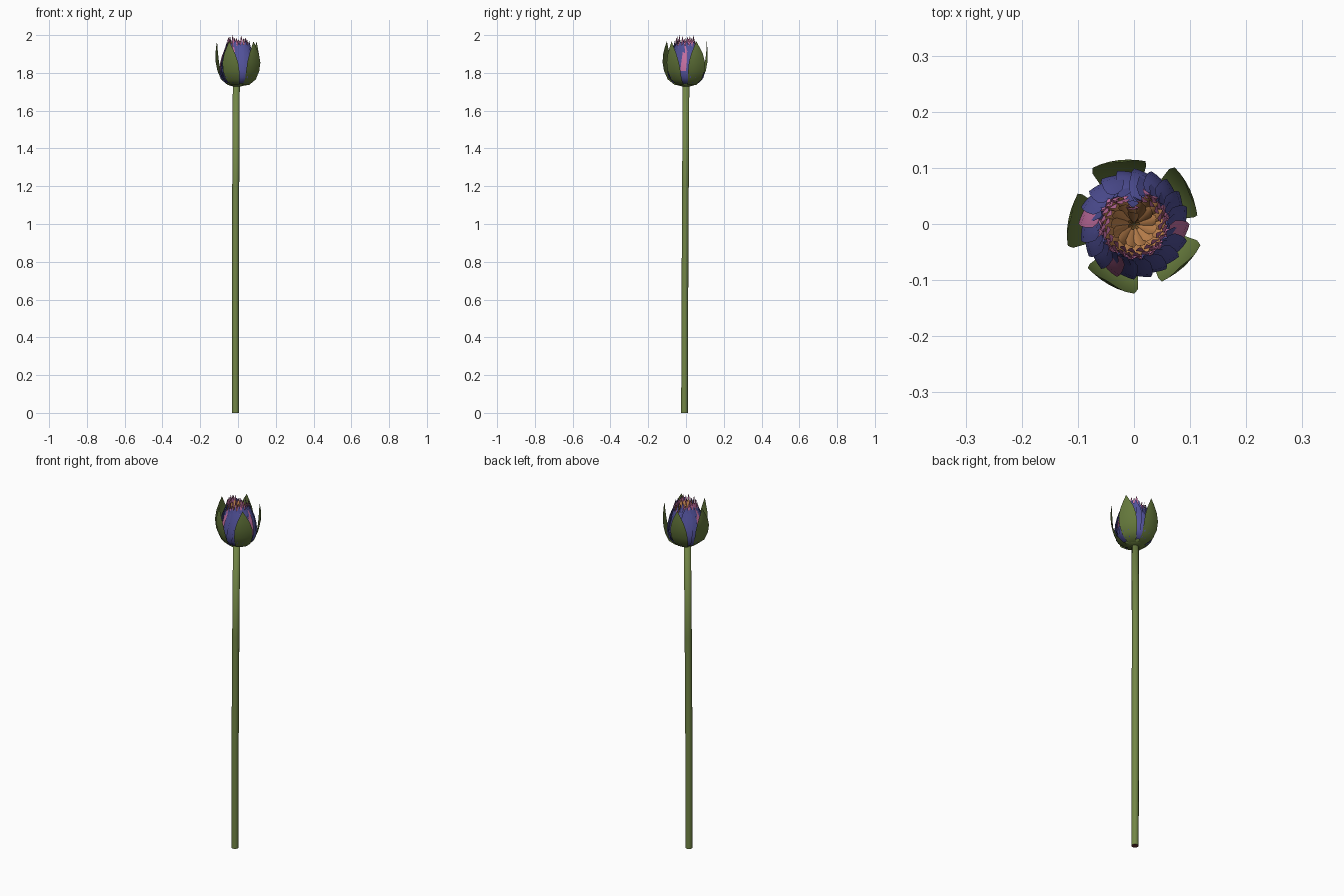
import bpy, bmesh, math, random
from mathutils import Vector

if "Cube" in bpy.data.objects:
    bpy.data.objects.remove(bpy.data.objects["Cube"])

random.seed(4)


def material(name, rgb):
    m = bpy.data.materials.new(name)
    m.diffuse_color = (*rgb, 1)
    m.use_nodes = True
    m.node_tree.nodes["Principled BSDF"].inputs["Base Color"].default_value = m.diffuse_color
    return m


GREEN = material("stem green", (0.17, 0.24, 0.062))
LEAF = material("sepal green", (0.13, 0.19, 0.045))
BLUE = material("petal blue", (0.085, 0.085, 0.33))
PINK = material("petal pink", (0.56, 0.16, 0.36))
ORANGE = material("inner orange", (0.62, 0.27, 0.09))
BROWN = material("heart brown", (0.25, 0.12, 0.03))
RED = material("cut end red", (0.13, 0.03, 0.03))


def finish(name, bm, mats, smooth=True):
    me = bpy.data.meshes.new(name)
    bm.to_mesh(me)
    bm.free()
    for m in mats:
        me.materials.append(m)
    for p in me.polygons:
        p.use_smooth = smooth
    ob = bpy.data.objects.new(name, me)
    bpy.context.collection.objects.link(ob)
    return ob


def notch(a):
    # the opening is heart shaped, folded inwards towards the back (+y)
    d = (a - math.radians(95) + math.pi) % (2 * math.pi) - math.pi
    return 1 - 0.5 * math.exp(-(d / 0.28) ** 2)


def petal(bm, angle, profile, cup=0.0, swirl=0.0, skew=0.0, fold=None, mat=None):
    """profile rows are (radius, height, half width); a strip five points wide"""
    rows = []
    for i, (r, z, w) in enumerate(profile):
        t = i / (len(profile) - 1)
        a = angle + swirl * t
        if fold:
            r *= 1 - fold[i] * (1 - notch(a))
        out = Vector((math.cos(a), math.sin(a), 0))
        side = Vector((-out.y, out.x, 0))
        row = []
        for s in (-1, -0.5, 0, 0.5, 1):
            p = out * (r - cup * w * s * s + skew * s * w) + side * (w * s)
            row.append(bm.verts.new((p.x, p.y, z)))
        rows.append(row)
    for i in range(len(rows) - 1):
        for j in range(4):
            f = bm.faces.new((rows[i][j], rows[i][j + 1], rows[i + 1][j + 1], rows[i + 1][j]))
            if mat:
                f.material_index = mat(i)


# stem: slightly leaning ten-sided tube
bm = bmesh.new()
path = [(-0.013, -0.008, 0), (-0.014, -0.006, 0.6), (-0.012, -0.003, 1.2), (-0.009, 0, 1.74)]
rings = [[bm.verts.new((x + 0.0185 * math.cos(k * math.pi / 5), y + 0.0185 * math.sin(k * math.pi / 5), z))
          for k in range(10)] for x, y, z in path]
for a, b in zip(rings, rings[1:]):
    for k in range(10):
        bm.faces.new((a[k], a[(k + 1) % 10], b[(k + 1) % 10], b[k]))
bm.faces.new(rings[0][::-1]).material_index = 1
bm.faces.new(rings[-1])
stem = finish("stem", bm, [GREEN, RED])
stem.data.polygons[30].use_smooth = False

# receptacle: shallow cup joining stem and flower
bm = bmesh.new()
prof = [(0.018, 1.728), (0.04, 1.733), (0.056, 1.745), (0.05, 1.76)]
rings = [[bm.verts.new((-0.005 + r * math.cos(k * math.pi / 8), r * math.sin(k * math.pi / 8), z))
          for k in range(16)] for r, z in prof]
for a, b in zip(rings, rings[1:]):
    for k in range(16):
        bm.faces.new((a[k], a[(k + 1) % 16], b[(k + 1) % 16], b[k]))
bm.faces.new(rings[-1])
finish("receptacle", bm, [LEAF])

# sepals: five pointed leaves standing around the bud
bm = bmesh.new()
for k in range(5):
    petal(bm, math.radians(180 + 72 * k),
          [(0.015, 1.730, 0.012), (0.055, 1.737, 0.026), (0.088, 1.765, 0.040), (0.106, 1.81, 0.048),
           (0.115, 1.855, 0.047), (0.117, 1.90, 0.034), (0.115, 1.935, 0.017), (0.112, 1.965, 0.001)],
          cup=0.12, swirl=-0.12, skew=0.12)
finish("sepals", bm, [LEAF])

# outer petals: overlapping blue cup, a few of them pink
bm = bmesh.new()
N = 20
for k in range(N):
    j = random.uniform(-0.006, 0.006)
    tone = 1 if k in (9, 13, 19) else 0
    petal(bm, 2 * math.pi * k / N,
          [(0.030, 1.738, 0.010), (0.065, 1.748, 0.016), (0.088, 1.775, 0.019), (0.094, 1.81, 0.020),
           (0.090, 1.85, 0.020), (0.081, 1.89, 0.018), (0.071, 1.92 + j, 0.014), (0.064, 1.945 + j, 0.003)],
          cup=0.1, swirl=0.25, skew=0.25, fold=[0, 0, 0, 0, 0.1, 0.4, 0.8, 1],
          mat=lambda i: tone if 3 <= i else 0)
finish("outer_petals", bm, [BLUE, PINK])

# second layer fills the gaps between the outer petals
bm = bmesh.new()
for k in range(N):
    j = random.uniform(-0.008, 0.012)
    petal(bm, 2 * math.pi * (k + 0.5) / N,
          [(0.028, 1.745, 0.010), (0.080, 1.775, 0.018), (0.086, 1.82, 0.020),
           (0.080, 1.87, 0.018), (0.068, 1.92, 0.014), (0.060, 1.96 + j, 0.002)],
          swirl=0.25, skew=0.2, fold=[0, 0, 0.1, 0.3, 0.8, 1])
finish("middle_petals", bm, [BLUE])

# pink fringe: rings of small pointed tips around the opening
bm = bmesh.new()
for ring, (n, r, top) in enumerate([(26, 0.064, 1.955), (24, 0.057, 1.972), (20, 0.049, 1.978)]):
    for k in range(n):
        j = random.uniform(-0.018, 0.014)
        tone = 1 if ring == 0 and k % 3 == 0 else 0
        petal(bm, 2 * math.pi * (k + 0.37 * ring) / n,
              [(r - 0.012, 1.85, 0.008), (r, 1.90, 0.009), (r + 0.001, 1.93, 0.008),
               (r - 0.003, top - 0.014 + j, 0.005), (r - 0.006, top + 0.008 + j, 0.0006)],
              skew=0.3, fold=[1] * 5, mat=lambda i: tone)
finish("pink_fringe", bm, [PINK, BLUE])

# inner petals: orange funnel running down to a brown heart
bm = bmesh.new()
for n, scale, lift, off in [(18, 1.0, 0.0, 0.0), (13, 0.72, 0.012, 0.2)]:
    for k in range(n):
        j = random.uniform(-0.004, 0.004)
        petal(bm, 2 * math.pi * k / n + off,
              [(0.001, 1.80 + lift, 0.001), (0.012 * scale, 1.82 + lift, 0.004),
               (0.026 * scale, 1.86 + lift, 0.008), (0.042 * scale, 1.905 + lift + j, 0.010),
               (0.052 * scale, 1.935 + lift + j, 0.007), (0.056 * scale, 1.952 + lift + j, 0.001)],
              cup=-0.3, skew=0.25, fold=[1] * 6, mat=lambda i: 1 if i < 1 else 0)
finish("inner_petals", bm, [ORANGE, BROWN])

# centre: small brown cone of stamens at the bottom of the funnel
bm = bmesh.new()
for k in range(7):
    petal(bm, 2 * math.pi * k / 7,
          [(0.003, 1.79, 0.003), (0.008, 1.83, 0.003), (0.011, 1.865, 0.0015)])
finish("stamens", bm, [BROWN])
